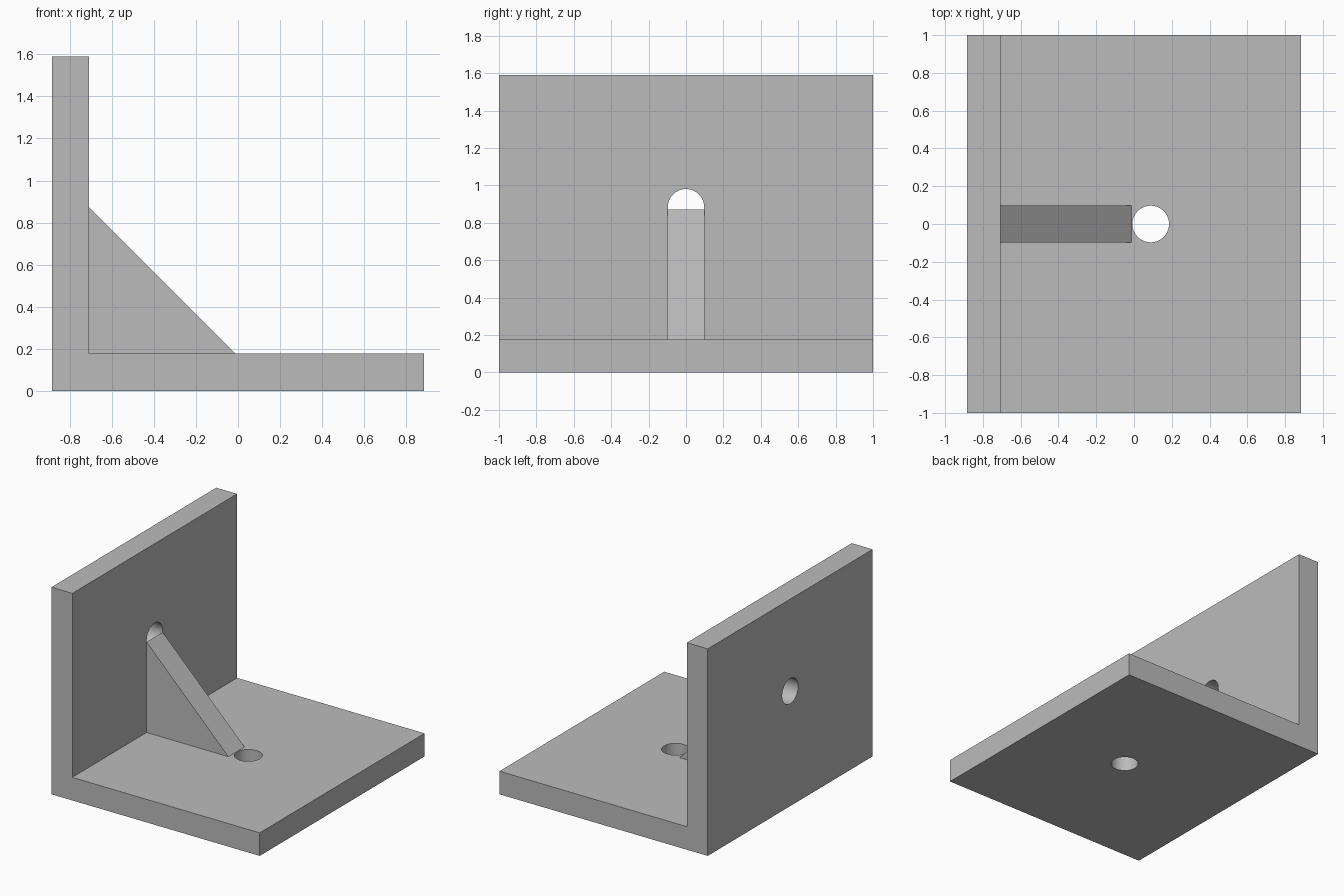
import bpy
import bmesh
from math import pi

cube = bpy.data.objects.get("Cube")
if cube:
    bpy.data.objects.remove(cube, do_unlink=True)

# Main dimensions
HALF_X, HALF_Y, HEIGHT, THICK = 0.885, 1.0, 1.59, 0.177
WALL_X = -HALF_X + THICK
HOLE_R, RIB_HALF, RIB_LEN = 0.097, 0.098, 0.695

grey = bpy.data.materials.new("plain_grey")
grey.use_nodes = True
colour = (0.5, 0.5, 0.5, 1)
grey.diffuse_color = colour
grey.node_tree.nodes["Principled BSDF"].inputs["Base Color"].default_value = colour


def extrude_profile(name, points, half_width):
    """Extrude an x-z outline along y."""
    bm = bmesh.new()
    face = bm.faces.new([bm.verts.new((x, -half_width, z)) for x, z in points])
    result = bmesh.ops.extrude_face_region(bm, geom=[face])
    verts = [v for v in result["geom"] if isinstance(v, bmesh.types.BMVert)]
    bmesh.ops.translate(bm, verts=verts, vec=(0, 2 * half_width, 0))
    bmesh.ops.recalc_face_normals(bm, faces=bm.faces)
    mesh = bpy.data.meshes.new(name)
    bm.to_mesh(mesh)
    bm.free()
    mesh.materials.append(grey)
    obj = bpy.data.objects.new(name, mesh)
    bpy.context.collection.objects.link(obj)
    return obj


def drill(target, name, location, rotation):
    """Cut a round bolt hole through the target."""
    bpy.ops.mesh.primitive_cylinder_add(vertices=64, radius=HOLE_R, depth=3 * THICK,
                                        location=location, rotation=rotation)
    cutter = bpy.context.object
    cutter.name = name
    cutter.data.materials.append(grey)
    cutter.hide_render = True
    mod = target.modifiers.new(name, "BOOLEAN")
    mod.object = cutter
    mod.operation = "DIFFERENCE"
    mod.solver = "EXACT"
    bpy.context.view_layer.objects.active = target
    bpy.ops.object.modifier_apply(modifier=name)
    bpy.data.objects.remove(cutter, do_unlink=True)


# L-shaped bracket: base plate and upright wall
bracket = extrude_profile("angle_bracket", [
    (-HALF_X, 0), (HALF_X, 0), (HALF_X, THICK),
    (WALL_X, THICK), (WALL_X, HEIGHT), (-HALF_X, HEIGHT)], HALF_Y)

# Bolt holes centred on the inner faces of each plate
drill(bracket, "base_hole", ((WALL_X + HALF_X) / 2, 0, THICK / 2), (0, 0, 0))
drill(bracket, "wall_hole", (WALL_X - THICK / 2, 0, (THICK + HEIGHT) / 2), (0, pi / 2, 0))

# Triangular stiffening rib in the corner
rib = extrude_profile("stiffening_rib", [
    (WALL_X, THICK), (WALL_X + RIB_LEN, THICK), (WALL_X, THICK + RIB_LEN)], RIB_HALF)

# Smooth the hole walls, keep the plate edges sharp
bpy.ops.object.select_all(action="DESELECT")
bracket.select_set(True)
bpy.context.view_layer.objects.active = bracket
bpy.ops.object.shade_smooth_by_angle()
